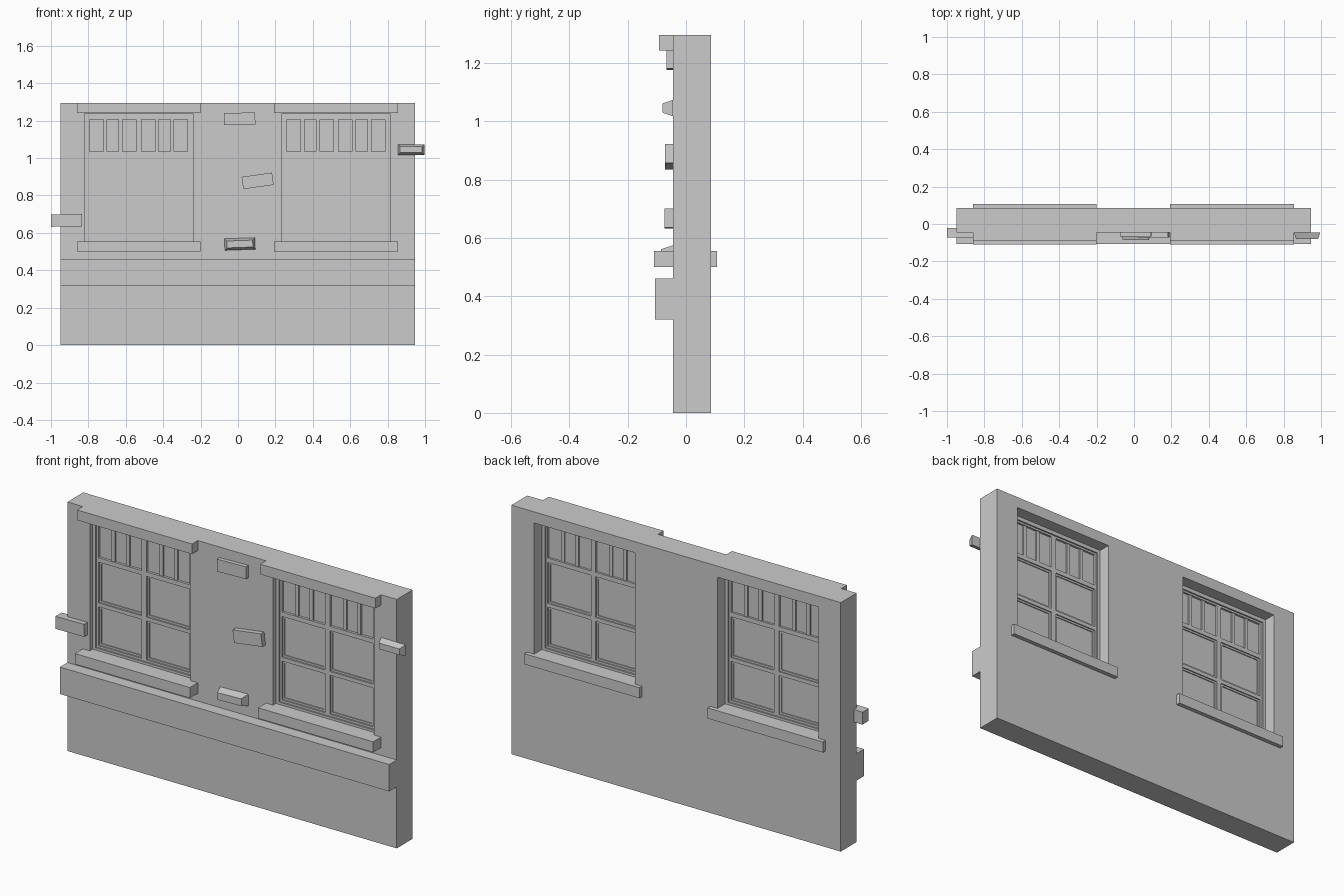
import bpy, bmesh, math
from mathutils import Matrix

if "Cube" in bpy.data.objects:
    bpy.data.objects.remove(bpy.data.objects["Cube"])


def finish(bm, name):
    bmesh.ops.recalc_face_normals(bm, faces=bm.faces)
    me = bpy.data.meshes.new(name)
    bm.to_mesh(me)
    bm.free()
    ob = bpy.data.objects.new(name, me)
    bpy.context.collection.objects.link(ob)
    return ob


def box(name, x, y, z, tilt=0, taper=0):
    """Box from ranges; tilt turns it in the facade plane, taper shrinks its front face."""
    bm = bmesh.new()
    bmesh.ops.create_cube(bm, size=1)
    sx, sy, sz = x[1] - x[0], y[1] - y[0], z[1] - z[0]
    for v in bm.verts:
        t = taper if v.co.y < 0 else 0
        v.co = (v.co.x * (sx - 2 * t), v.co.y * sy, v.co.z * (sz - 2 * t))
    m = Matrix.Translation((sum(x) / 2, sum(y) / 2, sum(z) / 2))
    bm.transform(m @ Matrix.Rotation(math.radians(-tilt), 4, 'Y'))
    return finish(bm, name)


def panel(name, x, y, z, holes):
    """Flat slab with rectangular holes (x0, x1, z0, z1)."""
    xs = sorted({round(v, 5) for v in list(x) + [c for h in holes for c in h[:2]]})
    zs = sorted({round(v, 5) for v in list(z) + [c for h in holes for c in h[2:]]})
    bm = bmesh.new()
    grid = [[bm.verts.new((a, y[0], b)) for b in zs] for a in xs]
    for i in range(len(xs) - 1):
        for j in range(len(zs) - 1):
            cx, cz = (xs[i] + xs[i + 1]) / 2, (zs[j] + zs[j + 1]) / 2
            if not any(h[0] < cx < h[1] and h[2] < cz < h[3] for h in holes):
                bm.faces.new((grid[i][j], grid[i + 1][j], grid[i + 1][j + 1], grid[i][j + 1]))
    bmesh.ops.delete(bm, geom=[v for v in bm.verts if not v.link_faces], context='VERTS')
    ext = bmesh.ops.extrude_face_region(bm, geom=bm.faces[:], use_keep_orig=True)
    for v in ext['geom']:
        if isinstance(v, bmesh.types.BMVert):
            v.co.y = y[1]
    return finish(bm, name)


CENTRES = {"left": -0.531, "right": 0.524}
HW = 0.29            # half width of each opening
BOT, TOP = 0.555, 1.237

# Wall and projecting band
panel("wall", (-0.95, 0.945), (-0.045, 0.085), (0, 1.295),
      [(c - HW, c + HW, BOT, TOP) for c in CENTRES.values()])
box("band_course", (-0.95, 0.945), (-0.107, -0.045), (0.32, 0.46))

for side, c in CENTRES.items():
    # Lintel and through-wall sill
    box(side + "_lintel", (c - 0.331, c + 0.331), (-0.092, -0.045), (1.242, 1.295))
    box(side + "_sill", (c - 0.331, c + 0.331), (-0.11, 0.107), (0.5, BOT))
    # Outer frame
    panel(side + "_outer_frame", (c - HW, c + HW), (-0.022, 0.022), (BOT, TOP),
          [(c - 0.273, c + 0.273, BOT + 0.012, 1.217)])
    # Sash with two columns and three rows of panes
    cols = [(c - 0.262, c - 0.014), (c + 0.014, c + 0.262)]
    rows = [(0.578, 0.78), (0.80, 1.012), (1.035, 1.207)]
    panel(side + "_sash", (c - 0.273, c + 0.273), (-0.014, 0.014), (BOT + 0.012, 1.217),
          [a + r for a in cols for r in rows])
    for i, a in enumerate(cols):
        # Beads around the large panes
        for j, r in enumerate(rows[:2]):
            panel(f"{side}_bead_{i}{j}", a, (-0.006, 0.008), r,
                  [(a[0] + 0.01, a[1] - 0.01, r[0] + 0.01, r[1] - 0.01)])
        # Glazing bars in the top light
        for k in (1, 2):
            m = a[0] + (a[1] - a[0]) * k / 3
            box(f"{side}_bar_{i}{k}", (m - 0.01, m + 0.01), (-0.01, 0.01), rows[2])
    # Glass
    box(side + "_glass", (c - 0.27, c + 0.27), (-0.001, 0.003), (0.57, 1.215))

# Loose projecting bricks
box("brick_top", (-0.075, 0.092), (-0.066, -0.04), (1.178, 1.242), 1.5)
box("brick_middle", (0.023, 0.187), (-0.072, -0.04), (0.845, 0.911), 8)
box("brick_low", (-0.073, 0.093), (-0.085, -0.04), (0.508, 0.573), 2, 0.014)
box("brick_left", (-1.0, -0.834), (-0.073, -0.022), (0.634, 0.699), 1)
box("brick_right", (0.855, 0.996), (-0.08, -0.045), (1.017, 1.073), 0, 0.012)
